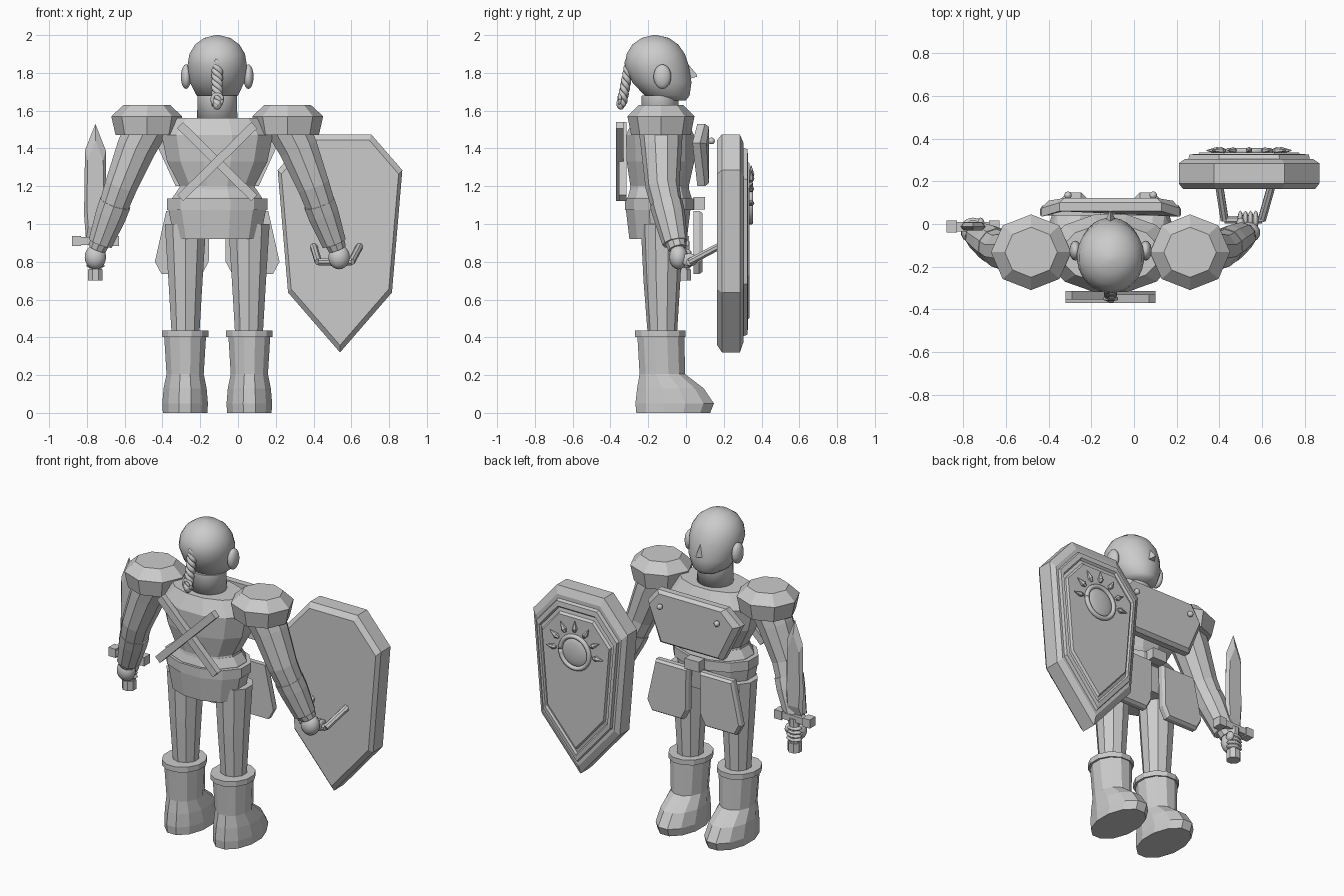
import bpy, bmesh, math
from mathutils import Vector, Matrix

cube = bpy.data.objects.get("Cube")
if cube:
    bpy.data.objects.remove(cube)

CX = -0.11  # centre line of the body

grey = bpy.data.materials.new("plain grey")
grey.use_nodes = True
grey.diffuse_color = (0.6, 0.6, 0.6, 1)
grey.node_tree.nodes["Principled BSDF"].inputs["Base Color"].default_value = (0.6, 0.6, 0.6, 1)


def finish(name, bm, smooth=False):
    bmesh.ops.recalc_face_normals(bm, faces=bm.faces)
    mesh = bpy.data.meshes.new(name)
    for f in bm.faces:
        f.smooth = smooth
    bm.to_mesh(mesh)
    bm.free()
    mesh.materials.append(grey)
    obj = bpy.data.objects.new(name, mesh)
    bpy.context.collection.objects.link(obj)
    return obj


def skin(name, rings, smooth=False):
    """Bridge equal rings of points and cap both ends."""
    bm = bmesh.new()
    loops = [[bm.verts.new(p) for p in ring] for ring in rings]
    n = len(loops[0])
    for a, b in zip(loops, loops[1:]):
        for i in range(n):
            j = (i + 1) % n
            bm.faces.new((a[i], a[j], b[j], b[i]))
    bm.faces.new(loops[0])
    bm.faces.new(loops[-1])
    return finish(name, bm, smooth)


def loft(name, cx, sections, n=12, smooth=False, turn=0.5):
    """Level ellipses, each (z, half width, back y, front y)."""
    rings = []
    for z, rx, y0, y1 in sections:
        angles = [math.tau * (i + turn) / n for i in range(n)]
        rings.append([(cx + rx * math.cos(a), (y0 + y1) / 2 + (y1 - y0) / 2 * math.sin(a), z)
                      for a in angles])
    return skin(name, rings, smooth)


def tube(name, path, radii, n=10, smooth=False):
    """Round section swept along a path."""
    path = [Vector(p) for p in path]
    rings = []
    for i, p in enumerate(path):
        d = (path[min(i + 1, len(path) - 1)] - path[max(i - 1, 0)]).normalized()
        ref = Vector((0, 1, 0)) if abs(d.y) < 0.8 else Vector((1, 0, 0))
        u = d.cross(ref).normalized()
        v = d.cross(u)
        r = radii[i] if isinstance(radii, (list, tuple)) else radii
        rings.append([p + r * (u * math.cos(t) + v * math.sin(t))
                      for t in (math.tau * (k + 0.5) / n for k in range(n))])
    return skin(name, rings, smooth)


def plate(name, outline, layers, centre):
    """Upright outline (x, z) stacked along y; layers are (y, scale)."""
    cx, cz = centre
    return skin(name, [[(cx + (x - cx) * s, y, cz + (z - cz) * s) for x, z in outline]
                       for y, s in layers])


def ball(name, pos, size, seg=14, rings=10):
    bm = bmesh.new()
    bmesh.ops.create_uvsphere(bm, u_segments=seg, v_segments=rings, radius=1,
                              matrix=Matrix.Translation(pos) @ Matrix.Diagonal((*size, 1)))
    return finish(name, bm, True)


def box(name, pos, size, roll=0):
    bm = bmesh.new()
    bmesh.ops.create_cube(bm, size=1, matrix=Matrix.Translation(pos)
                          @ Matrix.Rotation(roll, 4, 'Y') @ Matrix.Diagonal((*size, 1)))
    return finish(name, bm)


def ring(name, pos, radius, thick, n=28):
    """Torus facing along y."""
    rings = []
    for i in range(n + 1):
        a = math.tau * i / n
        out = Vector((math.cos(a), 0, math.sin(a)))
        rings.append([Vector(pos) + out * (radius + thick * math.cos(t))
                      + Vector((0, thick * math.sin(t), 0))
                      for t in (math.tau * k / 8 for k in range(8))])
    return skin(name, rings, True)


# Head, nose, neck
loft("head", CX, [(1.655, .07, -.16, 0), (1.68, .11, -.22, .02), (1.75, .145, -.285, .03),
                  (1.84, .158, -.325, .015), (1.9, .148, -.315, -.005), (1.95, .118, -.285, -.04),
                  (1.985, .07, -.235, -.09), (2.0, .01, -.175, -.155)], 28, True)
skin("nose", [[(CX - .03, .005, 1.765), (CX + .03, .005, 1.765), (CX, 0, 1.86)],
              [(CX - .004, .06, 1.78), (CX + .004, .06, 1.78), (CX, .058, 1.79)]])
neck = loft("neck", CX, [(1.54, .108, -.24, -.035), (1.68, .105, -.235, -.04)], 24, True)
neck.data.polygons[-1].use_smooth = False

# Braid of twisted strands with a ring near the end
for k in range(3):
    path = []
    for i in range(41):
        t = i / 40
        a = t * 5 * math.pi + k * math.tau / 3
        path.append((CX + .017 * math.cos(a), -.295 - .047 * t + .014 * math.sin(a), 1.865 - .235 * t))
    tube("braid_strand", path, .015, 8, True)
ring("braid_ring", (CX, -.35, 1.66), .026, .01)
ball("braid_tip", (CX, -.345, 1.635), (.025, .022, .03))

# Torso and belts
loft("torso", CX, [(1.12, .225, -.31, .03), (1.2, .205, -.3, .02), (1.33, .275, -.32, .05),
                   (1.47, .305, -.325, .05), (1.56, .235, -.28, .0)])
loft("waist_band", CX, [(1.1, .25, -.315, .035), (1.14, .245, -.315, .035), (1.19, .21, -.3, .02)])
loft("belt", CX, [(1.075, .275, -.33, .05), (1.135, .275, -.33, .05)])
loft("hip_guard", CX, [(.92, .235, -.305, .01), (1.08, .268, -.325, .03)])
box("buckle", (CX, .07, 1.11), (.1, .06, .065))

# Crossed straps on the back
for s in (-1, 1):
    box("back_strap", (CX, -.342 + .008 * s, 1.33), (.55, .04, .045), s * math.radians(44.5))

# Breastplate with corners swept back
half = [(.22, 1.2), (.325, 1.43), (.24, 1.53)]
outline = [(CX + x, z) for x, z in half] + [(CX - x, z) for x, z in reversed(half)]
breast = plate("breastplate", outline, [(.06, 1), (.1, 1), (.122, .9)], (CX, 1.37))
for v in breast.data.vertices:
    v.co.y -= max(0, abs(v.co.x - CX) - .26) * .4

for s, side in ((-1, "right"), (1, "left")):
    def X(d):
        return CX + s * d
    ball(side + "_ear", (X(.165), -.125, 1.78), (.028, .047, .065))
    ball(side + "_breast_rivet", (X(.2), .135, 1.44), (.018, .018, .018), 10, 6)

    # Hip plate
    pts = [(.04, 1.07), (.27, 1.07), (.33, .8), (.295, .735), (.08, .735), (.045, .8)]
    plate(side + "_hip_plate", [(X(x), z) for x, z in pts],
          [(.04, 1), (.07, 1), (.087, .93)], (X(.18), .9))

    # Leg and boot
    loft(side + "_leg", X(.168), [(.38, .075, -.2, -.05), (.7, .095, -.225, -.03),
                                  (1.0, .115, -.24, -.015)], 10)
    loft(side + "_boot", X(.17), [(0, .122, -.27, .135), (.05, .125, -.275, .155),
                                  (.13, .118, -.265, .1), (.205, .102, -.25, .0),
                                  (.41, .115, -.262, -.005)], 12)
    loft(side + "_boot_cuff", X(.17), [(.402, .127, -.275, .003), (.435, .127, -.275, .003)], 12)

    # Shoulder guard, arm and bracer
    loft(side + "_shoulder_guard", X(.373), [(1.47, .165, -.29, .025), (1.57, .188, -.31, .045),
                                            (1.63, .123, -.25, -.015)], 8, turn=0)
    tube(side + "_arm", [(X(.36), -.135, 1.54), (X(.43), -.13, 1.4), (X(.51), -.125, 1.2),
                         (X(.56), -.095, 1.06), (X(.635), -.045, .87)],
         [.12, .108, .09, .08, .05])
    tube(side + "_bracer", [(X(.54), -.105, 1.11), (X(.562), -.09, 1.05), (X(.618), -.058, .9)],
         [.088, .086, .068])

    # Fist closed around its grip
    ball(side + "_hand", (X(.645), -.04, .825), (.058, .05, .065))
    for k in range(4):
        step = (k - 1.5) * .024
        if s < 0:
            ball("right_finger", (X(.645), -.005, .815 + step), (.052, .035, .014), 10, 6)
        else:
            ball("left_finger", (X(.645) + step, .018, .81), (.014, .045, .035), 10, 6)
    ball(side + "_thumb", (X(.61), .0, .84), (.02, .03, .03), 10, 6)

# Sword
SX, SY = -.755, -.012
blade = [(-.05, .92), (-.06, 1.05), (-.055, 1.39), (0, 1.53), (.055, 1.39), (.06, 1.05), (.05, .92)]
plate("sword_blade", [(SX + x, z) for x, z in blade],
      [(SY - .018, .75), (SY, 1), (SY + .018, .75)], (SX, 1.18))
box("sword_guard", (SX, SY, .91), (.16, .045, .04))
for d in (-1, 1):
    box("guard_end", (SX + d * .1, SY, .91), (.05, .058, .055))
tube("sword_grip", [(SX, SY, .7), (SX, SY, .91)], .034, 8)
tube("sword_pommel", [(SX, SY, .7), (SX, SY, .76)], .042, 8)

# Shield body and raised panel
HX = .54
half = [(.165, 1.475), (.33, 1.285), (.275, .637)]
outline = [(HX + x, z) for x, z in half] + [(HX, .32)] + [(HX - x, z) for x, z in reversed(half)]
mid = (HX, .95)
plate("shield_body", outline, [(.165, .94), (.19, 1), (.285, 1), (.305, .91)], mid)
plate("shield_panel", outline,
      [(.295, .87), (.325, .85), (.328, .79), (.316, .77), (.32, .73), (.335, .71)], mid)

# Sun emblem on the shield
ring("sun_rim", (HX, .342, 1.11), .1, .014)
ball("sun_disc", (HX, .335, 1.11), (.092, .02, .092), 28, 10)
for k in range(7):
    a = math.radians(k * 30)
    d = Vector((math.cos(a), 0, math.sin(a)))
    base = Vector((HX, .345, 1.11))
    tube("sun_ray", [base + d * r for r in (.13, .15, .2)], [.008, .017, .002], 6)

# Shield grip
corners = [(.40, .18, .885), (.425, .02, .8), (.6, .02, .8), (.645, .18, .885)]
for a, b in zip(corners, corners[1:]):
    tube("shield_grip", [a, b], .02, 8)
